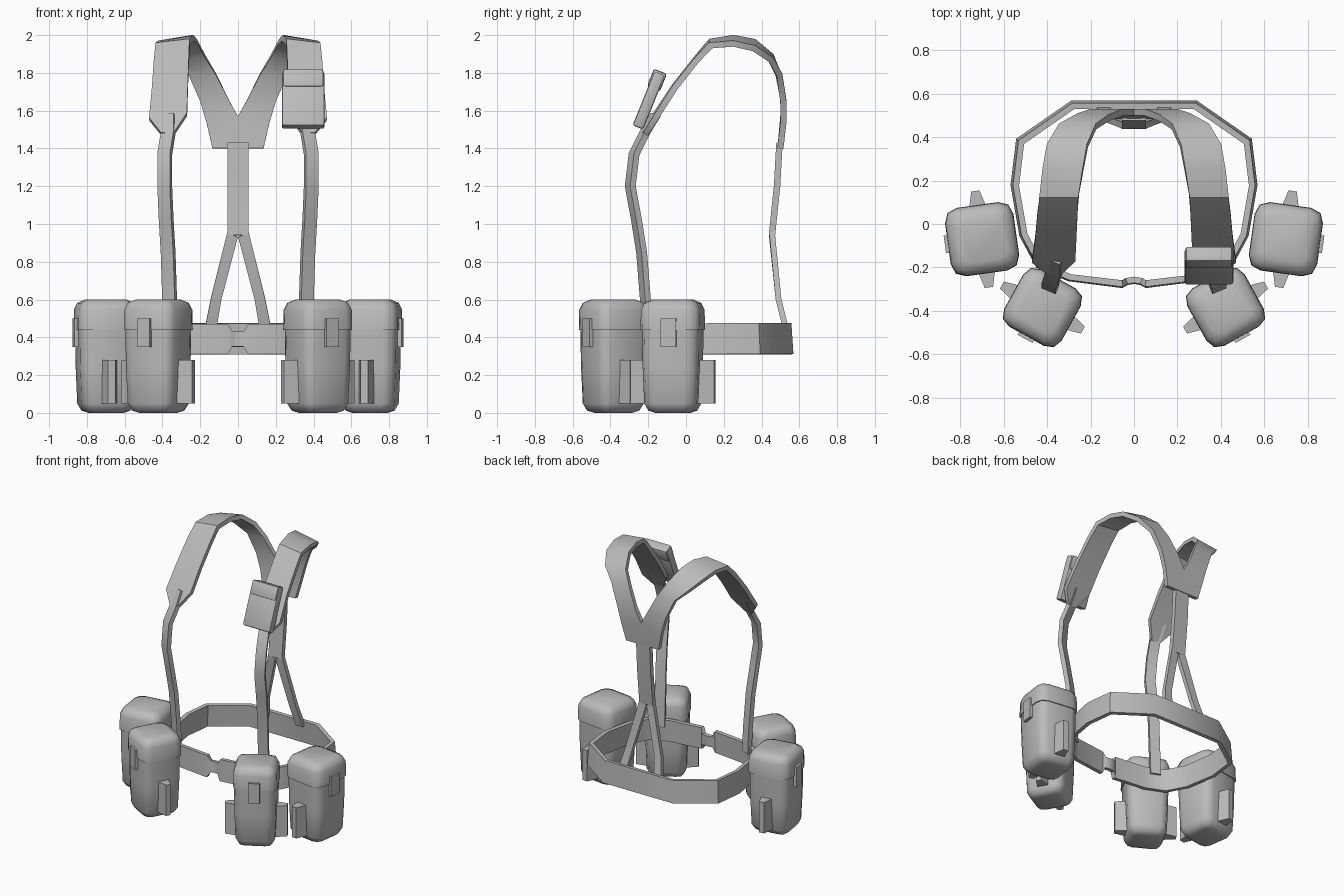
import bpy, bmesh
from math import radians
from mathutils import Matrix, Vector

cube = bpy.data.objects.get("Cube")
if cube:
    bpy.data.objects.remove(cube)

grey = bpy.data.materials.new("plain grey")
grey.use_nodes = True
grey.diffuse_color = (0.5, 0.5, 0.5, 1)
grey.node_tree.nodes["Principled BSDF"].inputs["Base Color"].default_value = (0.5, 0.5, 0.5, 1)


def finish(name, bm, angle=40, modifiers=()):
    """Make an object, bake its modifiers and smooth it."""
    mesh = bpy.data.meshes.new(name)
    bm.to_mesh(mesh)
    bm.free()
    obj = bpy.data.objects.new(name, mesh)
    bpy.context.collection.objects.link(obj)
    for kind, settings in modifiers:
        mod = obj.modifiers.new(kind.title(), kind)
        for key, value in settings.items():
            setattr(mod, key, value)
    if modifiers:
        bpy.context.view_layer.update()
        baked = bpy.data.meshes.new_from_object(obj.evaluated_get(bpy.context.evaluated_depsgraph_get()))
        obj.modifiers.clear()
        obj.data = baked
    bm = bmesh.new()
    bm.from_mesh(obj.data)
    bmesh.ops.recalc_face_normals(bm, faces=bm.faces)
    bm.to_mesh(obj.data)
    bm.free()
    obj.data.materials.clear()
    obj.data.materials.append(grey)
    bpy.ops.object.select_all(action='DESELECT')
    obj.select_set(True)
    bpy.context.view_layer.objects.active = obj
    bpy.ops.object.shade_smooth_by_angle(angle=radians(angle))
    return obj


def ribbon(name, stations, thickness):
    """Mirrored webbing strip through pairs of edge points."""
    bm = bmesh.new()
    rows = [[bm.verts.new(p) for p in pair] for pair in stations]
    for (a, b), (c, d) in zip(rows, rows[1:]):
        bm.faces.new((a, b, d, c))
    return finish(name, bm, 40, [
        ('MIRROR', {}),
        ('SOLIDIFY', {"thickness": thickness, "offset": 0, "use_even_offset": True})])


def box(name, size, centre, matrix, bevel=0.0, taper=1.0):
    """Box placed in a part's own frame; taper narrows its outer x end."""
    bm = bmesh.new()
    bmesh.ops.create_cube(bm, size=1)
    for v in bm.verts:
        if v.co.x * centre[0] > 0:
            v.co.y *= taper
        v.co = Vector(a * b + c for a, b, c in zip(v.co, size, centre))
    if bevel:
        bmesh.ops.bevel(bm, geom=bm.edges[:], offset=bevel, segments=2, affect='EDGES', profile=0.5)
    bm.transform(matrix)
    return finish(name, bm, 35)


def rounded_loft(name, rings, matrix):
    """Stack of rounded squares given as (height, half width)."""
    bm = bmesh.new()
    loops = []
    for z, h in rings:
        r = 0.4 * h
        corner = [(h, h - r), (h - 0.28 * r, h - 0.28 * r), (h - r, h)]
        loop = []
        for _ in range(4):
            loop += [bm.verts.new((x, y, z)) for x, y in corner]
            corner = [(-y, x) for x, y in corner]
        loops.append(loop)
    for low, high in zip(loops, loops[1:]):
        for i in range(len(low)):
            j = (i + 1) % len(low)
            bm.faces.new((low[i], low[j], high[j], high[i]))
    bm.faces.new(loops[0][::-1])
    bm.faces.new(loops[-1])
    bm.transform(matrix)
    return finish(name, bm, 50)


# Belt: narrow at the front buckle, leaning in slightly at the top
belt = [(0, -.262, .35, .43), (.035, -.268, .35, .43), (.055, -.28, .31, .47),
        (.3, -.25, .31, .47), (.44, -.19, .31, .47), (.515, -.05, .31, .47),
        (.555, .18, .31, .475), (.53, .385, .31, .475), (.285, .555, .31, .475),
        (0, .555, .31, .475)]
ribbon("belt", [((x * .98, y * .98, hi), (x, y, lo)) for x, y, lo, hi in belt], .028)

# Narrow front straps: x, y, z of the middle, turned to follow the body
front = [(.36, -.205, .42), (.362, -.215, .6), (.37, -.235, .85), (.38, -.262, 1.02),
         (.388, -.295, 1.2), (.388, -.275, 1.37), (.37, -.22, 1.48), (.37, -.16, 1.58)]
ribbon("front_straps", [((x + .033, y + .014, z), (x - .033, y - .014, z)) for x, y, z in front], .032)

# Broad shoulder pads running over into the back yoke
shoulder = [((.405, -.215, 1.475), (.34, -.225, 1.475)),
            ((.47, -.165, 1.555), (.27, -.16, 1.58)),
            ((.455, -.06, 1.72), (.265, -.06, 1.73)),
            ((.445, .05, 1.86), (.26, .05, 1.87)),
            ((.435, .13, 1.945), (.255, .13, 1.965)),
            ((.42, .25, 1.955), (.235, .25, 1.985)),
            ((.40, .36, 1.93), (.215, .36, 1.965)),
            ((.345, .45, 1.87), (.175, .45, 1.89)),
            ((.26, .495, 1.79), (.115, .49, 1.79)),
            ((.20, .515, 1.65), (.05, .515, 1.66)),
            ((.165, .515, 1.53), (0, .515, 1.57)),
            ((.135, .5, 1.4), (0, .5, 1.4))]
ribbon("shoulder_straps", shoulder, .032)

# Back strap and its two lower branches
ribbon("back_strap", [((.056, y, z), (0, y, z)) for y, z in
                      [(.495, 1.43), (.482, 1.2), (.455, .94)]], .034)
ribbon("back_strap_branches", [((.056, .455, .96), (.001, .455, .93)),
                               ((.145, .49, .6), (.088, .49, .6)),
                               ((.177, .53, .44), (.115, .53, .44))], .03)

# Four belt pouches, each with lid, clip and side tabs
body = [(0, .085), (.012, .118), (.05, .138), (.25, .146), (.45, .149)]
lid = [(.44, .14), (.44, .156), (.545, .154), (.582, .138), (.6, .1)]
for place, x, y, turn, scale in (("front", .422, -.385, 29, .97), ("side", .7, -.07, 82, 1.02)):
    for side, s in (("left", 1), ("right", -1)):
        name = f"{side}_{place}_pouch"
        frame = (Matrix.Translation((s * x, y, 0)) @ Matrix.Rotation(radians(s * turn), 4, 'Z')
                 @ Matrix.Diagonal((scale, scale, 1, 1)))
        rounded_loft(name + "_body", body, frame)
        rounded_loft(name + "_lid", lid, frame)
        box(name + "_clip", (.08, .03, .15), (0, -.155, .425), frame)
        for tab, d in (("a", 1), ("b", -1)):
            box(f"{name}_tab_{tab}", (.09, .085, .23), (d * .175, 0, .165), frame, taper=.45)

# Small pocket on the left shoulder strap
tilt = Matrix.Translation((.345, -.195, 1.66)) @ Matrix.Rotation(radians(-22), 4, 'X')
box("chest_pocket", (.225, .06, .31), (0, 0, -.005), tilt, bevel=.012)
box("chest_pocket_flap", (.215, .074, .1), (0, 0, .11), tilt, bevel=.012)
